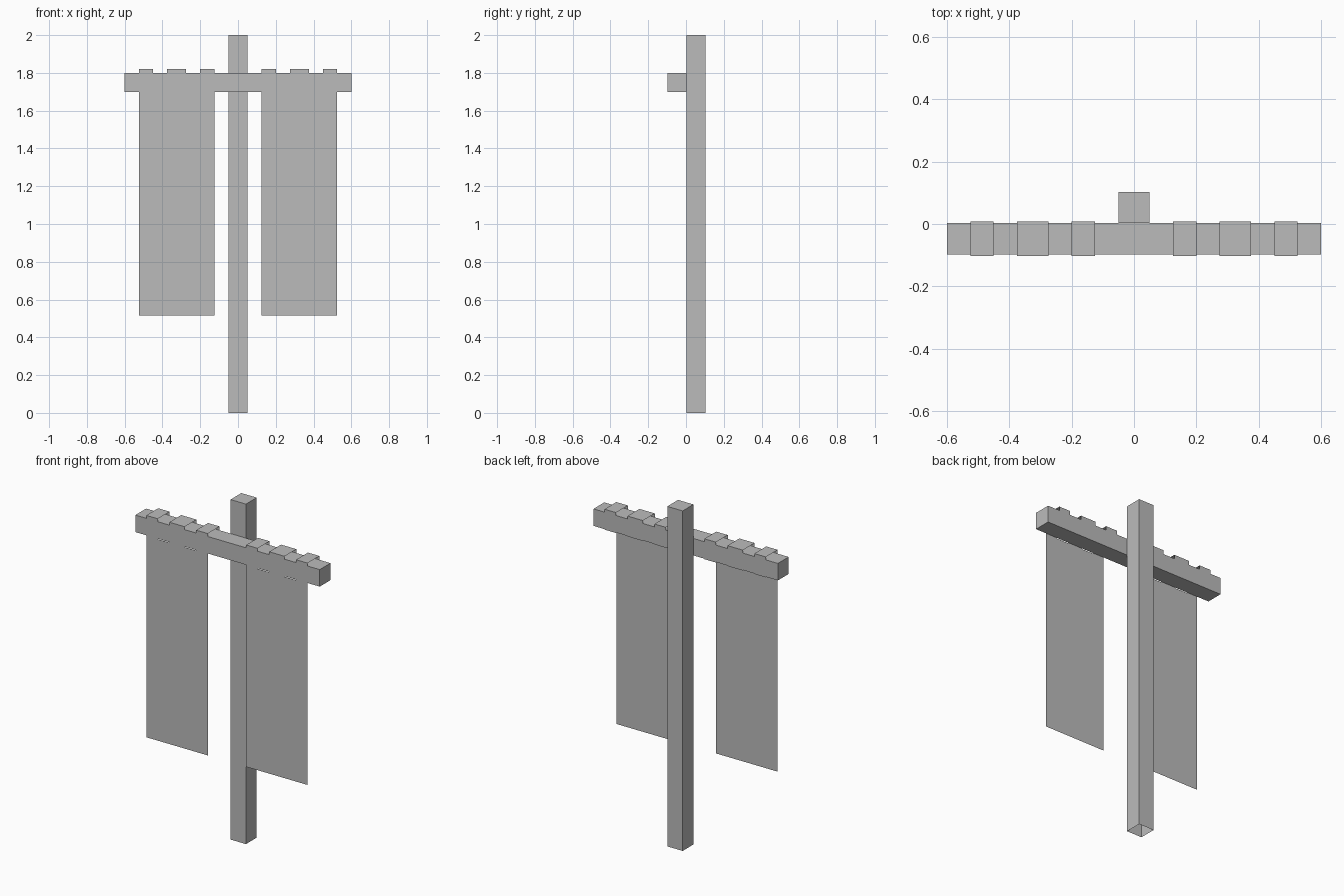
import bpy
import bmesh

cube = bpy.data.objects.get("Cube")
if cube:
    bpy.data.objects.remove(cube, do_unlink=True)

grey = bpy.data.materials.new("plain grey")
grey.use_nodes = True
colour = (0.5, 0.5, 0.5, 1)
grey.diffuse_color = colour
grey.node_tree.nodes["Principled BSDF"].inputs["Base Color"].default_value = colour


def finish(name, bm):
    mesh = bpy.data.meshes.new(name)
    bm.to_mesh(mesh)
    bm.free()
    mesh.materials.append(grey)
    obj = bpy.data.objects.new(name, mesh)
    bpy.context.collection.objects.link(obj)
    return obj


def box(name, low, high, open_bottom=False):
    bm = bmesh.new()
    bmesh.ops.create_cube(bm, size=1)
    for v in bm.verts:
        v.co = [h if c > 0 else l for c, l, h in zip(v.co, low, high)]
    if open_bottom:
        bm.normal_update()
        under = [f for f in bm.faces if f.normal.z < -0.9]
        bmesh.ops.delete(bm, geom=under, context="FACES_ONLY")
    return finish(name, bm)


# Upright pole, hollow underneath, with the crossbar on its front
BAR_BOTTOM, BAR_TOP = 1.7, 1.8
box("pole", (-0.05, 0.0025, 0), (0.05, 0.1025, 2), open_bottom=True)
box("crossbar", (-0.6, -0.0975, BAR_BOTTOM), (0.6, 0.0025, BAR_TOP))

# Cloth banners: a thin sheet whose three loops fold over the crossbar
FRONT, BACK = -0.1025, 0.0075
CLOTH_BOTTOM, LOOP_TOP = 0.515, 1.82
COLUMNS = [0.125, 0.2, 0.275, 0.375, 0.45, 0.525]


def banner(name, side):
    bm = bmesh.new()
    path = [(FRONT, CLOTH_BOTTOM), (FRONT, BAR_BOTTOM), (FRONT, LOOP_TOP),
            (BACK, LOOP_TOP), (BACK, BAR_BOTTOM)]
    for i, (x0, x1) in enumerate(zip(COLUMNS, COLUMNS[1:])):
        # Every second column is a loop, the others stop below the bar
        run = path if i % 2 == 0 else path[:2]
        for (y0, z0), (y1, z1) in zip(run, run[1:]):
            corners = [(x0, y0, z0), (x1, y0, z0), (x1, y1, z1), (x0, y1, z1)]
            if side < 0:
                corners.reverse()
            bm.faces.new([bm.verts.new((side * x, y, z)) for x, y, z in corners])
    bmesh.ops.remove_doubles(bm, verts=bm.verts, dist=0.0001)
    return finish(name, bm)


banner("left_banner", 1)
banner("right_banner", -1)
